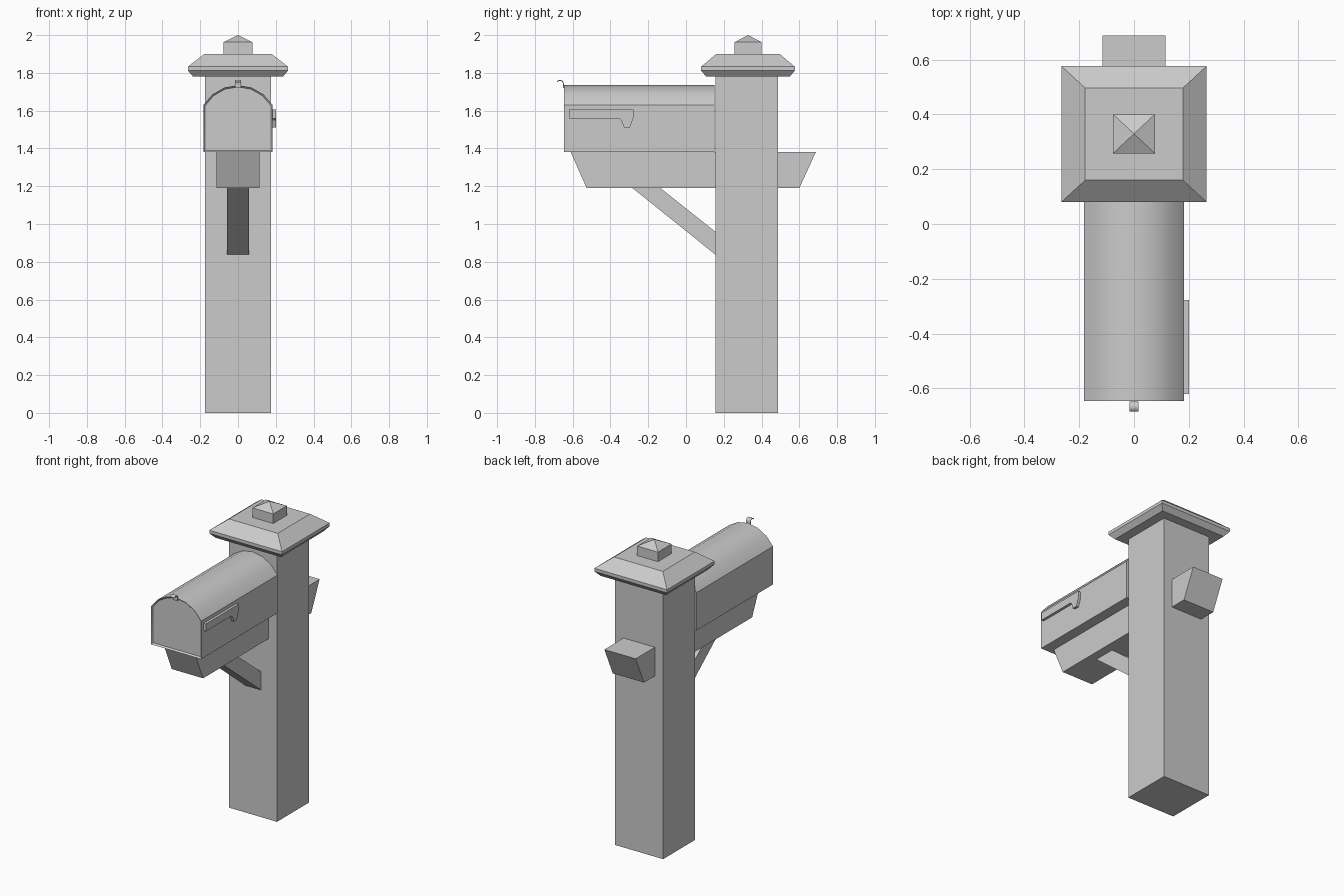
import bpy, bmesh, math
from mathutils import Vector

cube = bpy.data.objects.get("Cube")
if cube:
    bpy.data.objects.remove(cube, do_unlink=True)

grey = bpy.data.materials.new("light grey")
grey.use_nodes = True
grey.diffuse_color = (0.6, 0.6, 0.6, 1)
grey.node_tree.nodes["Principled BSDF"].inputs["Base Color"].default_value = grey.diffuse_color


def finish(name, bm, smooth=False):
    bmesh.ops.recalc_face_normals(bm, faces=bm.faces[:])
    mesh = bpy.data.meshes.new(name)
    bm.to_mesh(mesh)
    bm.free()
    mesh.materials.append(grey)
    ob = bpy.data.objects.new(name, mesh)
    bpy.context.collection.objects.link(ob)
    if smooth:
        bpy.ops.object.select_all(action="DESELECT")
        ob.select_set(True)
        bpy.context.view_layer.objects.active = ob
        bpy.ops.object.shade_smooth_by_angle(angle=math.radians(30))
    return ob


def prism(points, offset):
    """Closed solid swept from a flat outline."""
    bm = bmesh.new()
    face = bm.faces.new([bm.verts.new(p) for p in points])
    new = bmesh.ops.extrude_face_region(bm, geom=[face])["geom"]
    verts = [v for v in new if isinstance(v, bmesh.types.BMVert)]
    bmesh.ops.translate(bm, verts=verts, vec=Vector(offset))
    bmesh.ops.recalc_face_normals(bm, faces=bm.faces[:])
    return bm


def side_profile(name, outline, x0, x1, smooth=False):
    return finish(name, prism([(x0, y, z) for y, z in outline], (x1 - x0, 0, 0)), smooth)


def stacked(name, levels, cy):
    """Rectangular tiers (half x, half y, z); a zero size closes to a point."""
    bm = bmesh.new()
    rings = []
    for hx, hy, z in levels:
        rings.append([bm.verts.new((sx * hx, cy + sy * hy, z))
                      for sx, sy in ((-1, -1), (1, -1), (1, 1), (-1, 1))])
    bm.faces.new(rings[0])
    bm.faces.new(rings[-1])
    for a, b in zip(rings, rings[1:]):
        for i in range(4):
            j = (i + 1) % 4
            bm.faces.new((a[i], a[j], b[j], b[i]))
    if levels[-1][0] == 0:
        bmesh.ops.remove_doubles(bm, verts=bm.verts[:], dist=1e-5)
    return finish(name, bm)


# Post with its cap and finial
stacked("post", [(0.175, 0.166, 0), (0.175, 0.166, 1.785)], 0.322)
stacked("post_cap", [(0.238, 0.221, 1.78), (0.265, 0.248, 1.812),
                     (0.265, 0.248, 1.833), (0.178, 0.168, 1.9)], 0.328)
stacked("finial", [(0.076, 0.071, 1.895), (0.076, 0.071, 1.963), (0, 0, 2)], 0.329)

# Support arm through the post, and diagonal brace
side_profile("support_arm", [(-0.61, 1.38), (-0.526, 1.19), (0.6, 1.19), (0.687, 1.38)],
             -0.114, 0.114)
side_profile("brace", [(-0.283, 1.19), (-0.135, 1.19), (0.158, 0.957), (0.158, 0.836)],
             -0.057, 0.057)

# Mailbox body: arched tunnel with a recessed door
half, low, spring, top = 0.183, 1.38, 1.63, 1.735
rise = top - spring
radius = (half ** 2 + rise ** 2) / (2 * rise)
spread = math.asin(half / radius)
steps = 6
outline = [(-half, low), (half, low)]
for i in range(steps + 1):
    a = spread * (1 - 2 * i / steps)
    outline.append((radius * math.sin(a), top - radius + radius * math.cos(a)))
bm = prism([(x, -0.645, z) for x, z in outline], (0, 0.795, 0))
door = min(bm.faces, key=lambda f: f.calc_center_median().y)
bmesh.ops.inset_region(bm, faces=[door], thickness=0.009, use_even_offset=True)
bmesh.ops.translate(bm, verts=door.verts[:], vec=(0, 0.01, 0))
finish("mailbox", bm, True)

# Curled door handle: a thin strip following an arc
cy, cz, r, thick = -0.667, 1.743, 0.02, 0.005
angles = [math.radians(150 * i / 8) for i in range(9)]
arc = [(cy + r * math.cos(a), cz + r * math.sin(a)) for a in angles]
inner = [(cy + (r - thick) * math.cos(a), cz + (r - thick) * math.sin(a)) for a in angles]
strip = [(cy + r, 1.72)] + arc + inner[::-1] + [(cy + r - thick, 1.72)]
side_profile("door_handle", strip, -0.016, 0.016, True)

# Signal flag on the left side
flag = [(-0.62, 1.607), (-0.278, 1.607), (-0.278, 1.565), (-0.297, 1.511),
        (-0.328, 1.511), (-0.342, 1.548), (-0.355, 1.558), (-0.62, 1.558)]
side_profile("signal_flag", flag, 0.182, 0.2)
